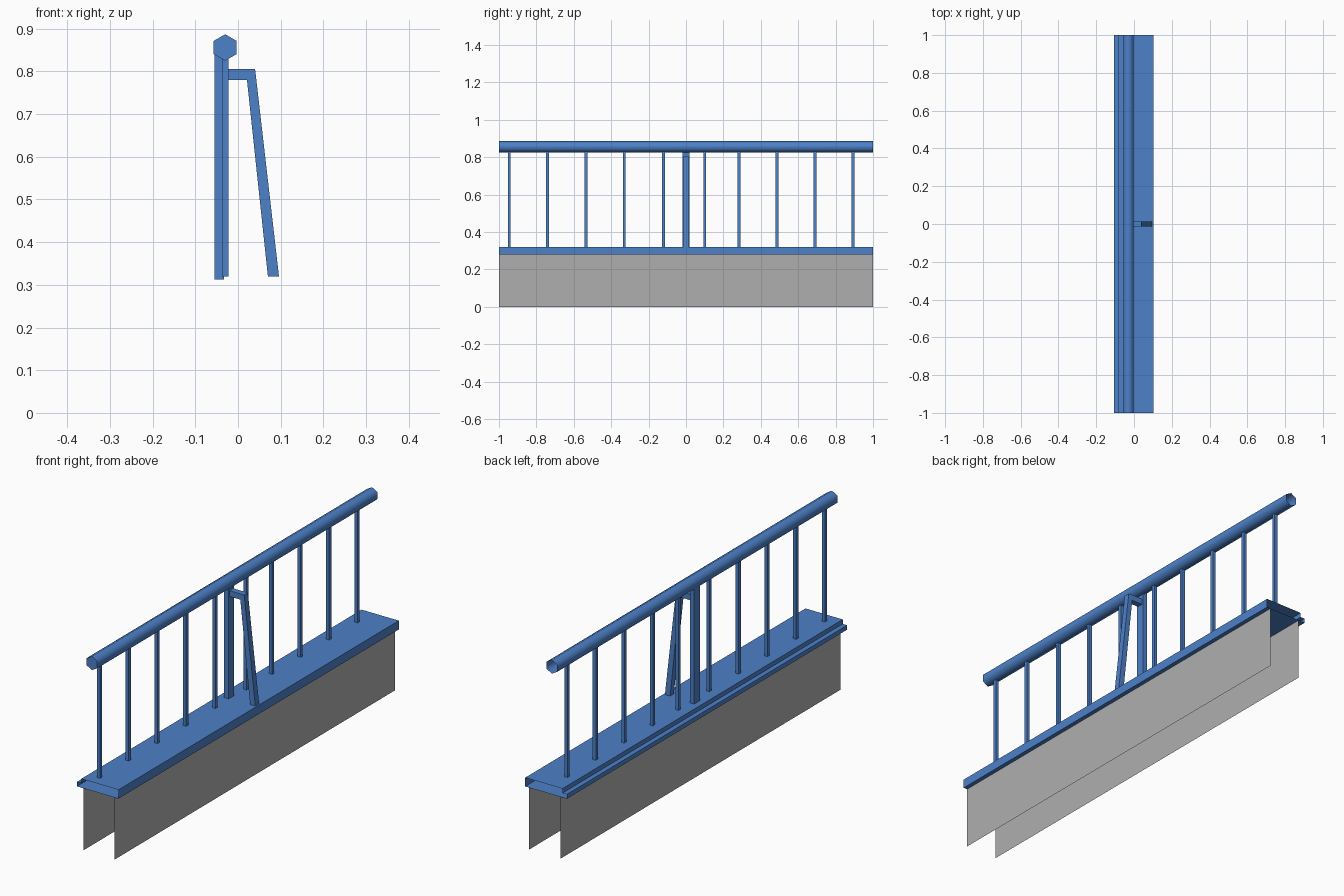
import bpy, bmesh, math

cube = bpy.data.objects.get("Cube")
if cube:
    bpy.data.objects.remove(cube, do_unlink=True)


def material(name, rgb):
    m = bpy.data.materials.new(name)
    m.use_nodes = True
    colour = (*rgb, 1.0)
    m.diffuse_color = colour
    bsdf = next(n for n in m.node_tree.nodes if n.type == "BSDF_PRINCIPLED")
    bsdf.inputs["Base Color"].default_value = colour
    return m


blue = material("painted blue", (0.075, 0.22, 0.58))
grey = material("concrete grey", (0.43, 0.43, 0.43))


def extrude_profile(name, points, y0, y1, mat, closed=True, front_cap=True, back_cap=True, smooth=False):
    """Sweep an (x, z) outline, listed clockwise from the front, along y."""
    bm = bmesh.new()
    front = [bm.verts.new((x, y0, z)) for x, z in points]
    back = [bm.verts.new((x, y1, z)) for x, z in points]
    n = len(points)
    for i in range(n if closed else n - 1):
        j = (i + 1) % n
        face = bm.faces.new((front[i], back[i], back[j], front[j]))
        face.smooth = smooth
    if front_cap:
        bm.faces.new(front)
    if back_cap:
        bm.faces.new(back[::-1])
    if closed:
        bmesh.ops.recalc_face_normals(bm, faces=bm.faces[:])
    if smooth:
        for edge in bm.edges:
            edge.smooth = all(f.smooth for f in edge.link_faces)
    mesh = bpy.data.meshes.new(name)
    bm.to_mesh(mesh)
    bm.free()
    mesh.materials.append(mat)
    obj = bpy.data.objects.new(name, mesh)
    bpy.context.collection.objects.link(obj)
    return obj


def box(name, x0, x1, y0, y1, z0, z1):
    return extrude_profile(name, [(x0, z0), (x0, z1), (x1, z1), (x1, z0)], y0, y1, blue)


# Hollow deck beam with a low ledge along one side, open at both ends
extrude_profile("deck", [(0.103, 0.28), (-0.105, 0.28), (-0.105, 0.30),
                         (-0.083, 0.30), (-0.083, 0.32), (0.103, 0.32)],
                -1, 1, blue, front_cap=False, back_cap=False)

# Thin side sheets under the deck
for name, x in (("left_sheet", 0.084), ("right_sheet", -0.072)):
    extrude_profile(name, [(x, 0), (x, 0.28)], -1, 1, grey,
                    closed=False, front_cap=False, back_cap=False)

# Six-sided handrail, open at the back end
RAIL_X, RAIL_Z, RAIL_R = -0.03, 0.856, 0.031
hexagon = [(RAIL_X + RAIL_R * math.sin(i * math.pi / 3),
            RAIL_Z + RAIL_R * math.cos(i * math.pi / 3)) for i in range(6)]
extrude_profile("handrail", hexagon, -1, 1, blue, back_cap=False, smooth=True)

# Thin balusters
half = 0.0075
for i, y in enumerate((-0.945, -0.74, -0.535, -0.33, -0.12, 0.10, 0.283, 0.486, 0.69, 0.893)):
    box(f"baluster_{i + 1}", RAIL_X - half, RAIL_X + half, y - half, y + half, 0.32, 0.832)

# Main post and its bent brace
box("main_post", -0.055, -0.033, -0.02, 0.02, 0.313, 0.85)
extrude_profile("brace", [(-0.034, 0.78), (-0.034, 0.806), (0.04, 0.806),
                          (0.096, 0.32), (0.07, 0.32), (0.021, 0.78)],
                -0.0135, 0.0135, blue)
